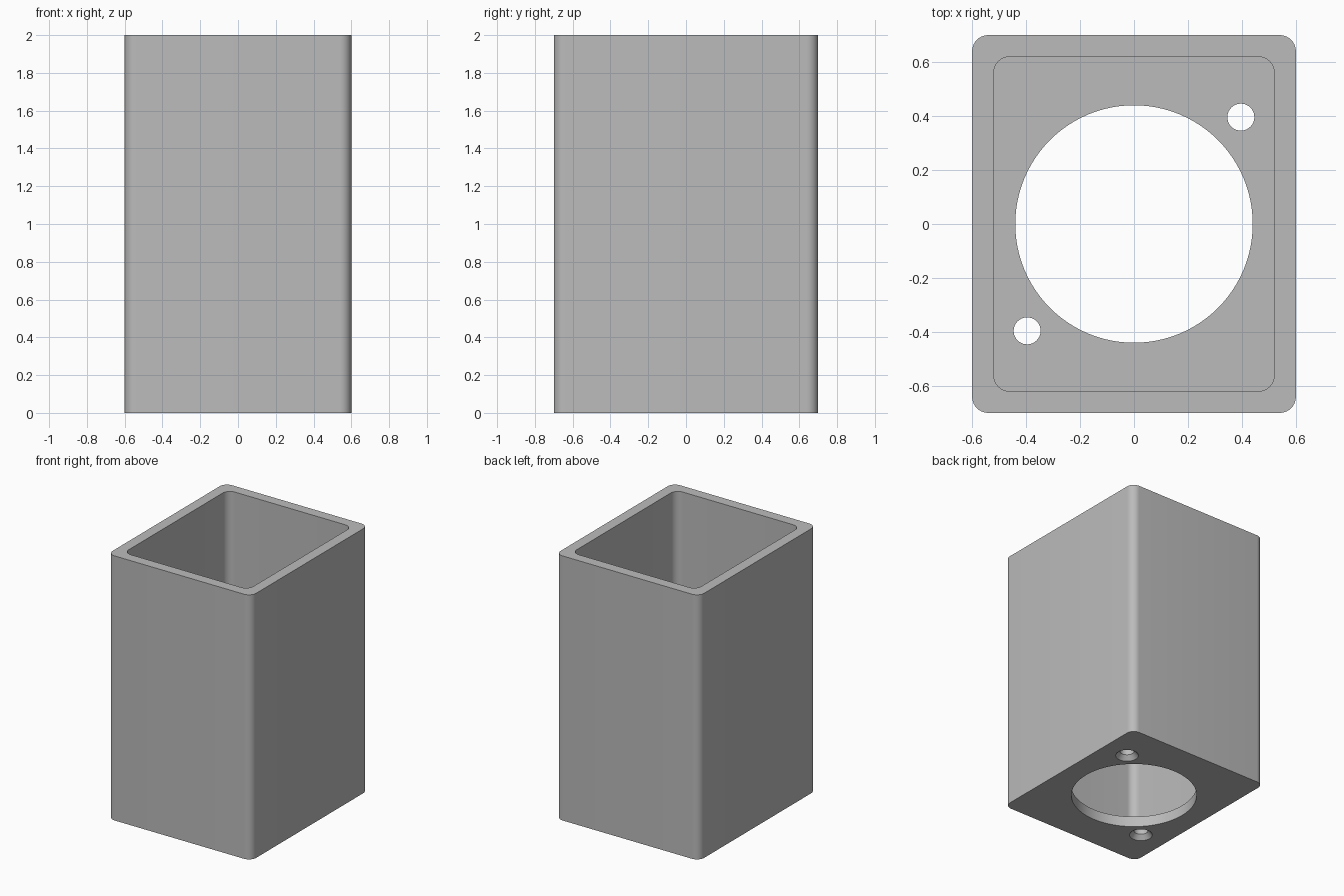
import bpy, bmesh, math

if "Cube" in bpy.data.objects:
    bpy.data.objects.remove(bpy.data.objects["Cube"])

HALF_X, HALF_Y, HEIGHT = 0.6, 0.7, 2.0
WALL, FLOOR, CORNER = 0.08, 0.08, 0.06
MAIN_R, SCREW_R, SINK_R, SINK_DEPTH = 0.44, 0.05, 0.08, 0.035
SCREW_POS = 0.396

grey = bpy.data.materials.new("plain grey")
grey.use_nodes = True
colour = (0.5, 0.5, 0.5, 1)
grey.diffuse_color = colour
grey.node_tree.nodes["Principled BSDF"].inputs["Base Color"].default_value = colour


def rounded_rect(hx, hy, r, steps=10):
    """Counter-clockwise outline of a rectangle with rounded corners."""
    points = []
    for i, (sx, sy) in enumerate([(1, 1), (-1, 1), (-1, -1), (1, -1)]):
        for k in range(steps + 1):
            a = math.pi / 2 * (i + k / steps)
            points.append((sx * (hx - r) + r * math.cos(a),
                           sy * (hy - r) + r * math.sin(a)))
    return points


def circle(x, y, r, steps):
    angles = [2 * math.pi * k / steps for k in range(steps)]
    return [(x + r * math.cos(a), y + r * math.sin(a)) for a in angles]


def loft(name, sections):
    """Closed solid through a stack of (outline, z) sections."""
    bm = bmesh.new()
    rings = [[bm.verts.new((x, y, z)) for x, y in outline] for outline, z in sections]
    for low, high in zip(rings, rings[1:]):
        for i in range(len(low)):
            j = (i + 1) % len(low)
            bm.faces.new((low[i], low[j], high[j], high[i]))
    bm.faces.new(rings[0][::-1])
    bm.faces.new(rings[-1])
    mesh = bpy.data.meshes.new(name)
    bm.to_mesh(mesh)
    bm.free()
    mesh.materials.append(grey)
    obj = bpy.data.objects.new(name, mesh)
    bpy.context.collection.objects.link(obj)
    return obj


# Outer body
outline = rounded_rect(HALF_X, HALF_Y, CORNER)
body = loft("box_housing", [(outline, 0), (outline, HEIGHT)])

# Open cavity, large floor opening and two countersunk screw holes
inner = rounded_rect(HALF_X - WALL, HALF_Y - WALL, CORNER)
opening = circle(0, 0, MAIN_R, 96)
cutters = [
    loft("cavity_cutter", [(inner, FLOOR), (inner, HEIGHT + 0.1)]),
    loft("opening_cutter", [(opening, -0.1), (opening, FLOOR + 0.1)]),
]
for s in (1, -1):
    wide, narrow = (circle(s * SCREW_POS, s * SCREW_POS, r, 40) for r in (SINK_R, SCREW_R))
    cutters.append(loft("screw_hole_cutter", [
        (wide, -0.1), (wide, 0), (narrow, SINK_DEPTH), (narrow, FLOOR + 0.1)]))

bpy.ops.object.select_all(action='DESELECT')
bpy.context.view_layer.objects.active = body
body.select_set(True)
for cutter in cutters:
    cutter.hide_render = True
    cut = body.modifiers.new("cut", 'BOOLEAN')
    cut.operation, cut.solver, cut.object = 'DIFFERENCE', 'EXACT', cutter
    bpy.ops.object.modifier_apply(modifier=cut.name)
    bpy.data.objects.remove(cutter)

bpy.ops.object.shade_smooth_by_angle(angle=math.radians(30))
